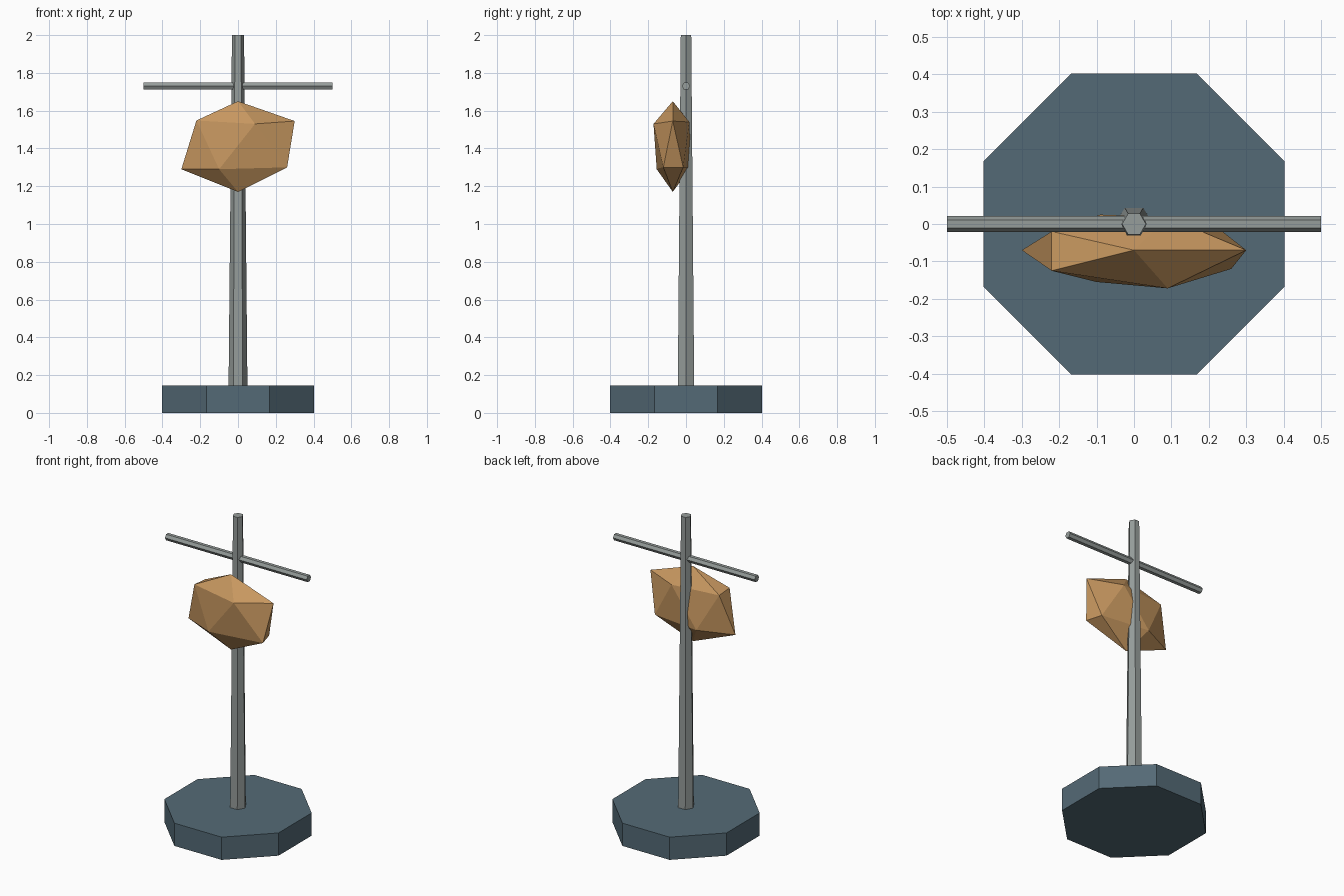
import bpy, bmesh, math
from mathutils import Matrix, Vector

if "Cube" in bpy.data.objects:
    bpy.data.objects.remove(bpy.data.objects["Cube"])


def material(name, rgb):
    m = bpy.data.materials.new(name)
    lin = [((c / 255 + 0.055) / 1.055) ** 2.4 for c in rgb]
    m.diffuse_color = (*lin, 1)
    m.use_nodes = True
    m.node_tree.nodes["Principled BSDF"].inputs["Base Color"].default_value = m.diffuse_color
    return m


SLATE = material("slate blue", (84, 106, 118))
STEEL = material("grey steel", (150, 157, 155))
TAN = material("tan canvas", (200, 152, 96))


def finish(bm, name, mat):
    bmesh.ops.recalc_face_normals(bm, faces=bm.faces)
    mesh = bpy.data.meshes.new(name)
    bm.to_mesh(mesh)
    bm.free()
    mesh.materials.append(mat)
    ob = bpy.data.objects.new(name, mesh)
    bpy.context.collection.objects.link(ob)
    return ob


def prism(name, mat, sides, r1, r2, start, end, turn=0.0):
    """Flat-sided (tapered) prism from start to end; first corner at angle turn."""
    start, end = Vector(start), Vector(end)
    axis = end - start
    # Upright prisms keep x and y; the sideways one maps its corners to the y axis
    if abs(axis.z) > 0:
        u, v = Vector((1, 0, 0)), Vector((0, 1, 0))
    else:
        u, v = Vector((0, 1, 0)), Vector((0, 0, 1))
    bm = bmesh.new()
    rings = []
    for centre, r in ((start, r1), (end, r2)):
        ring = []
        for i in range(sides):
            a = turn + math.tau * i / sides
            ring.append(bm.verts.new(centre + u * r * math.cos(a) + v * r * math.sin(a)))
        rings.append(ring)
    lo, hi = rings
    for i in range(sides):
        j = (i + 1) % sides
        bm.faces.new((lo[i], lo[j], hi[j], hi[i]))
    bm.faces.new(lo)
    bm.faces.new(hi)
    return finish(bm, name, mat)


# Octagonal foot, tapered hexagonal post and thin hexagonal crossbar
prism("base", SLATE, 8, 0.436, 0.436, (0, 0, 0), (0, 0, 0.145), math.pi / 8)
prism("post", STEEL, 6, 0.05, 0.032, (0, 0, 0.14), (0, 0, 2))
prism("crossbar", STEEL, 6, 0.022, 0.022, (-0.5, 0, 1.73), (0.5, 0, 1.73))

# Lumpy flattened sack: two five-cornered rings between a top and a bottom point
upper = [(0.30, -0.07, 1.545), (0.09, 0.018, 1.54), (-0.22, -0.02, 1.54),
         (-0.22, -0.125, 1.548), (0.09, -0.172, 1.53)]
lower = [(0.23, -0.015, 1.30), (-0.09, 0.025, 1.30), (-0.30, -0.07, 1.29),
         (-0.10, -0.155, 1.29), (0.26, -0.12, 1.30)]
bm = bmesh.new()
top = bm.verts.new((0, -0.07, 1.65))
bottom = bm.verts.new((0, -0.07, 1.17))
up = [bm.verts.new(p) for p in upper]
low = [bm.verts.new(p) for p in lower]
for i in range(5):
    j = (i + 1) % 5
    bm.faces.new((top, up[i], up[j]))
    bm.faces.new((up[i], low[i], up[j]))
    bm.faces.new((low[i], low[j], up[j]))
    bm.faces.new((bottom, low[j], low[i]))
finish(bm, "sack", TAN)
